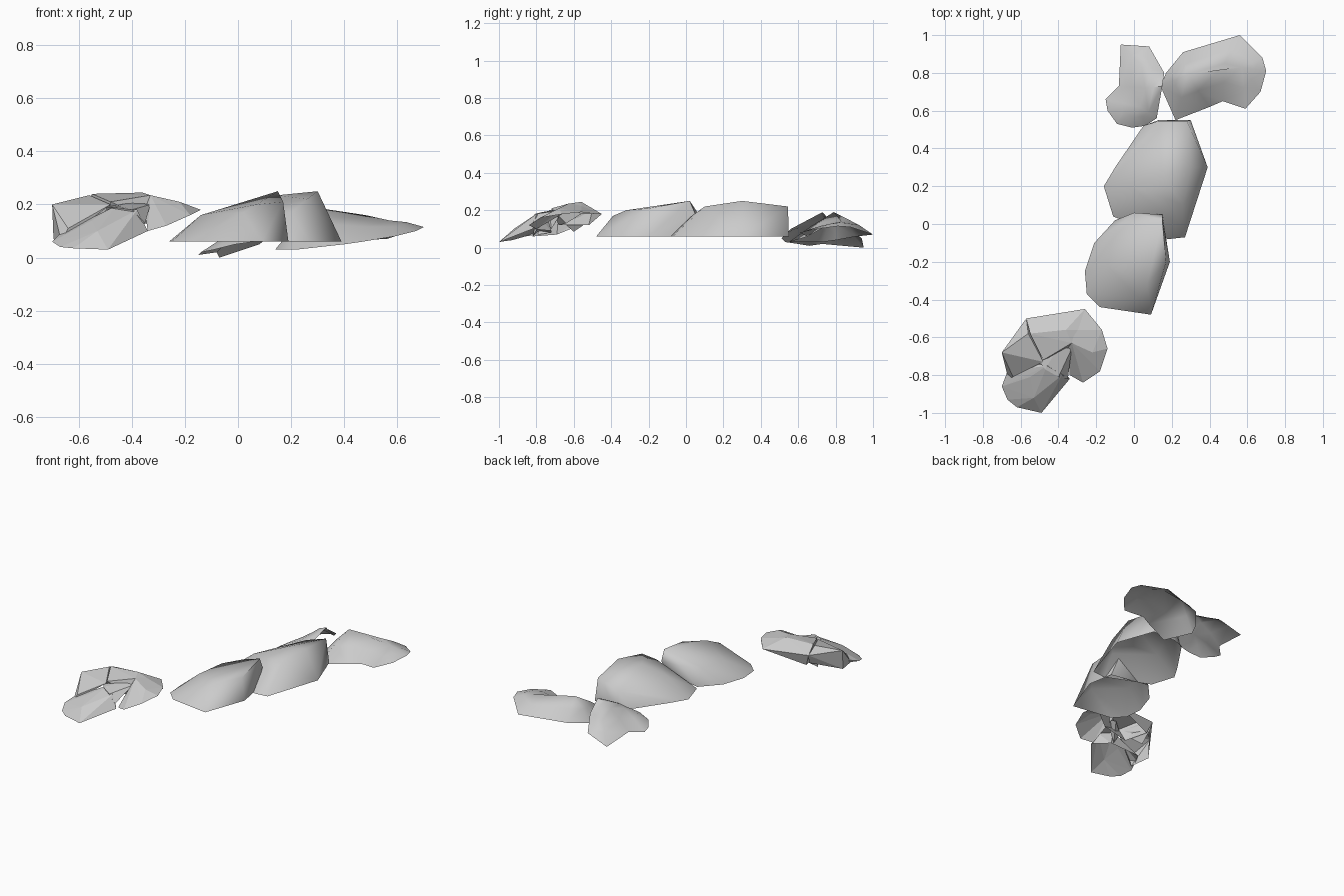
import bpy, bmesh, math
from mathutils import Vector

cube = bpy.data.objects.get("Cube")
if cube:
    bpy.data.objects.remove(cube)

grey = bpy.data.materials.new("plain grey")
grey.use_nodes = True
colour = (0.6, 0.6, 0.6, 1)
grey.diffuse_color = colour
grey.node_tree.nodes["Principled BSDF"].inputs["Base Color"].default_value = colour


def finish(name, bm, angle):
    mesh = bpy.data.meshes.new(name)
    bm.to_mesh(mesh)
    bm.free()
    mesh.materials.append(grey)
    ob = bpy.data.objects.new(name, mesh)
    bpy.context.collection.objects.link(ob)
    if angle:
        bpy.ops.object.select_all(action='DESELECT')
        ob.select_set(True)
        bpy.context.view_layer.objects.active = ob
        bpy.ops.object.shade_smooth_by_angle(angle=math.radians(angle))


def cover(name, points, angle=0):
    """Convex plate wrapped over its corner points and left open underneath."""
    bm = bmesh.new()
    for p in points:
        bm.verts.new(p)
    bmesh.ops.convex_hull(bm, input=bm.verts)
    bmesh.ops.recalc_face_normals(bm, faces=bm.faces)
    bm.normal_update()
    under = [f for f in bm.faces if f.normal.z < -0.6]
    bmesh.ops.delete(bm, geom=under, context='FACES')
    loose = [v for v in bm.verts if not v.link_faces]
    bmesh.ops.delete(bm, geom=loose, context='VERTS')
    finish(name, bm, angle)


def shell(name, rim, ridge, bulge):
    """Thin curved plate rising from a rim to a ridge."""
    bm = bmesh.new()
    rim = [Vector(p) for p in rim]
    ridge = [Vector(p) for p in ridge]
    near = [min(ridge, key=lambda q: (q - p).xy.length) for p in rim]

    def ring(t, lift):
        return [bm.verts.new(p.lerp(q, t) + Vector((0, 0, lift)))
                for p, q in zip(rim, near)]

    loops = [ring(0, 0), ring(0.5, bulge), ring(1, 0)]
    n = len(rim)
    for a, b in zip(loops, loops[1:]):
        for i in range(n):
            j = (i + 1) % n
            bm.faces.new((a[i], a[j], b[j], b[i]))
    # The innermost loop collapses onto the ridge
    bm.faces.new(loops[-1])
    bmesh.ops.triangulate(bm, faces=bm.faces)
    bmesh.ops.remove_doubles(bm, verts=bm.verts, dist=0.002)
    bmesh.ops.recalc_face_normals(bm, faces=bm.faces)
    bm.normal_update()
    if sum(f.normal.z for f in bm.faces) < 0:
        bmesh.ops.reverse_faces(bm, faces=bm.faces)
    finish(name, bm, 60)


def flat(points, z):
    return [(x, y, z) for x, y in points]


# Two large middle plates, steep on the left and sloping to the right
cover("middle_front_plate",
      flat([(-.1, .02), (-.21, -.1), (-.26, -.25), (-.25, -.37), (-.18, -.44),
            (.09, -.48), (.19, -.2), (.16, -.03)], .06)
      + [(.15, .02, .25), (.17, -.2, .21), (.07, -.32, .2), (.02, -.39, .17),
         (-.14, -.22, .16), (-.1, -.03, .17), (0, .06, .19), (.15, .05, .18)], 65)
cover("middle_back_plate",
      flat([(-.11, .04), (-.16, .2), (-.1, .3), (.05, .52), (.13, .55), (.3, .55),
            (.39, .3), (.27, -.07), (.18, -.08)], .06)
      + [(.3, .3, .25), (.28, .545, .22), (.13, .545, .17), (.26, .1, .22),
         (.15, .25, .235), (-.02, .2, .17), (.2, .03, .17)], 75)

# Two thin plates behind, the right one raised along its inner edge
shell("back_right_plate",
      [(-.07, .95, 0), (.08, .94, .05), (.16, .8, .11), (.15, .73, .19), (.12, .56, .1),
       (.06, .52, .06), (-.01, .51, .05), (-.09, .53, .03), (-.14, .6, .02),
       (-.15, .66, .01), (-.08, .73, .02)],
      [(.04, .84, .11), (.06, .72, .14), (.03, .62, .11)], .01)
shell("back_left_plate",
      [(.14, .73, .03), (.22, .55, .03), (.4, .62, .05), (.47, .65, .06), (.59, .61, .08),
       (.67, .7, .1), (.7, .81, .115), (.68, .88, .11), (.56, 1, .07), (.26, .91, .06),
       (.17, .8, .04)],
      [(.28, .79, .19), (.38, .83, .175), (.48, .85, .16), (.57, .83, .14)], .006)

# Faceted front group
cover("front_crest_plate",
      [(-.57, -.5, .2), (-.26, -.45, .18), (-.17, -.56, .18), (-.55, -.58, .24),
       (-.36, -.56, .245), (-.33, -.63, .235), (-.48, -.72, .21), (-.5, -.68, .12),
       (-.28, -.48, .15), (-.54, -.52, .12), (-.3, -.64, .13)])
cover("front_left_wing",
      [(-.26, -.45, .18), (-.17, -.56, .19), (-.14, -.66, .18), (-.18, -.78, .16),
       (-.27, -.84, .12), (-.34, -.8, .1), (-.33, -.63, .235), (-.36, -.56, .24),
       (-.22, -.68, .21), (-.28, -.6, .13)])
cover("front_right_wing",
      [(-.57, -.5, .2), (-.7, -.68, .2), (-.64, -.81, .11), (-.48, -.73, .2),
       (-.56, -.58, .235), (-.695, -.69, .07), (-.665, -.82, .06), (-.57, -.6, .085),
       (-.56, -.52, .14)])
cover("front_snout",
      [(-.49, -1, .03), (-.62, -.97, .035), (-.67, -.93, .04), (-.7, -.86, .06),
       (-.67, -.78, .09), (-.55, -.81, .14), (-.46, -.75, .195), (-.38, -.8, .18),
       (-.34, -.82, .1), (-.53, -.92, .1), (-.64, -.72, .08), (-.42, -.72, .09)])
cover("front_tongue",
      [(-.5, -.73, .19), (-.4, -.65, .21), (-.33, -.66, .2), (-.35, -.82, .13),
       (-.4, -.81, .18), (-.44, -.72, .1), (-.47, -.77, .19)])
